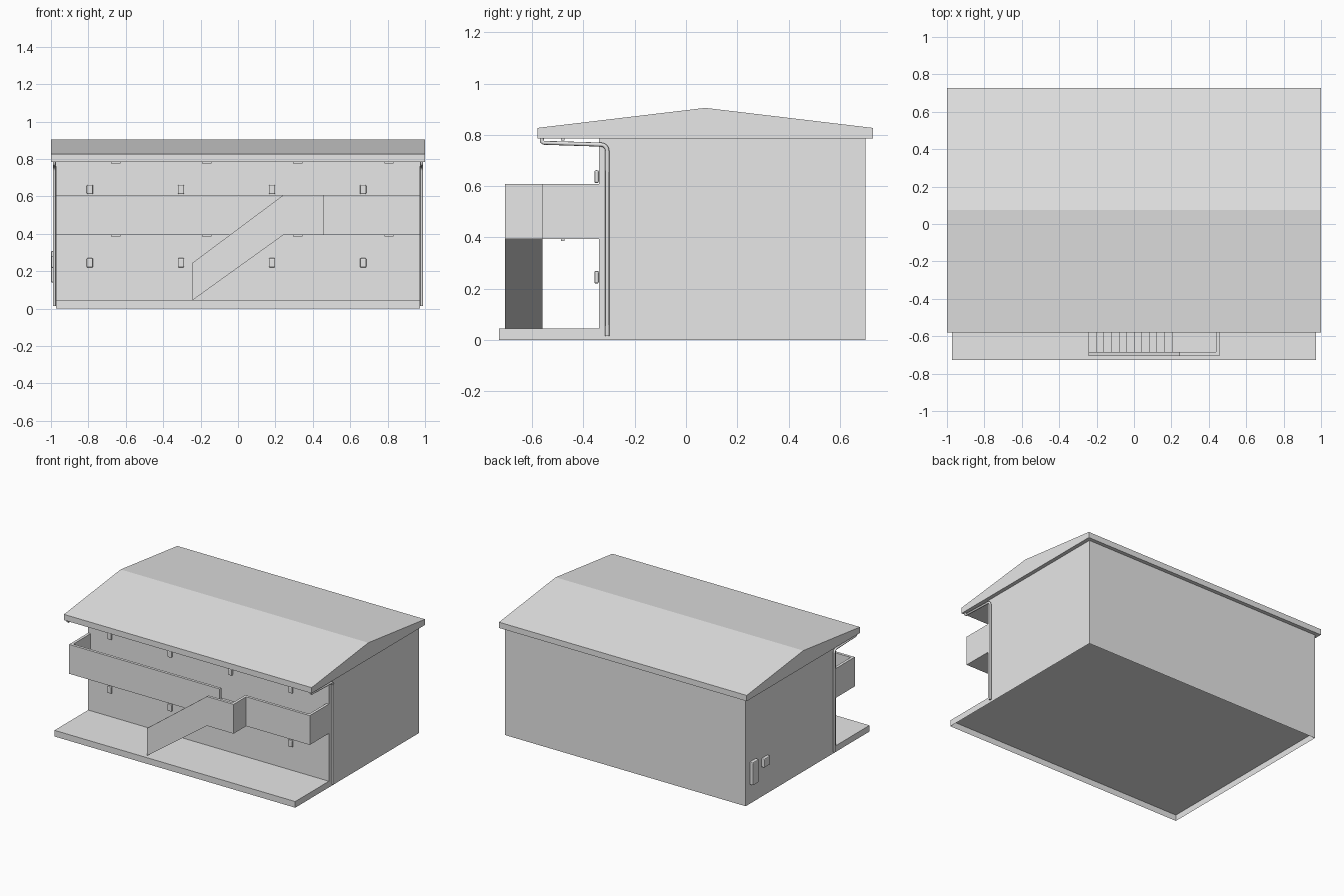
import bpy, bmesh, math
from mathutils import Vector

cube = bpy.data.objects.get("Cube")
if cube:
    bpy.data.objects.remove(cube, do_unlink=True)

# Single plain grey
grey = bpy.data.materials.new("plain grey")
grey.use_nodes = True
COLOUR = (0.8, 0.8, 0.8, 1)
grey.diffuse_color = COLOUR
grey.node_tree.nodes["Principled BSDF"].inputs["Base Color"].default_value = COLOUR

# Main dimensions
HALF = 0.972          # half width of the walls
FRONT, BACK = -0.34, 0.70
PORCH = -0.728        # front edge of the ground slab
GROUND = 0.045
EAVE = 0.785
BALCONY, T = -0.56, 0.02
LOW, FLOOR, RAIL = 0.394, 0.42, 0.608
STAIR_X, LAND_X, STAIR_Y = 0.243, 0.458, -0.705


def add(name, bm):
    bmesh.ops.recalc_face_normals(bm, faces=bm.faces)
    mesh = bpy.data.meshes.new(name)
    bm.to_mesh(mesh)
    bm.free()
    mesh.materials.append(grey)
    obj = bpy.data.objects.new(name, mesh)
    bpy.context.collection.objects.link(obj)
    return obj


def prism(name, pts, axis, lo, hi):
    """Extrude a 2D outline along one axis from lo to hi."""
    bm = bmesh.new()
    verts = []
    for p in pts:
        co = list(p)
        co.insert(axis, lo)
        verts.append(bm.verts.new(co))
    face = bm.faces.new(verts)
    ext = bmesh.ops.extrude_face_region(bm, geom=[face])
    move = Vector((0, 0, 0))
    move[axis] = hi - lo
    bmesh.ops.translate(bm, vec=move,
                        verts=[v for v in ext["geom"] if isinstance(v, bmesh.types.BMVert)])
    return add(name, bm)


def box(name, x0, x1, y0, y1, z0, z1, bevel=0):
    obj = prism(name, [(x0, y0), (x1, y0), (x1, y1), (x0, y1)], 2, z0, z1)
    if bevel:
        mod = obj.modifiers.new("soft edges", "BEVEL")
        mod.width, mod.segments = bevel, 2
    return obj


# Walls and porch slab in one body, hollowed from below
walls = prism("walls_and_porch", [(PORCH, 0), (PORCH, GROUND), (FRONT, GROUND),
                                  (FRONT, EAVE), (BACK, EAVE), (BACK, 0)], 0, -HALF, HALF)
bm = bmesh.new()
bm.from_mesh(walls.data)
bm.faces.ensure_lookup_table()
bottom = min(bm.faces, key=lambda f: f.calc_center_median().z)
bmesh.ops.inset_region(bm, faces=[bottom], thickness=0.004)
bmesh.ops.translate(bm, vec=(0, 0, GROUND - 0.003), verts=bottom.verts)
bm.to_mesh(walls.data)
bm.free()

# Low gable roof
prism("roof", [(-0.579, EAVE), (-0.579, 0.827), (0.075, 0.905),
               (0.728, 0.827), (0.728, EAVE)], 0, -1, 1)

# Balcony floor and parapets, with a gap onto the stair landing
IN, BI = HALF - T, BALCONY + T
LI, SI = LAND_X - T, STAIR_Y + T
prism("balcony_floor", [(-IN, FRONT), (-IN, BI), (STAIR_X, BI), (STAIR_X, SI),
                        (LI, SI), (LI, BI), (IN, BI), (IN, FRONT)], 2, LOW, FLOOR)
prism("balcony_parapet_right", [(-HALF, FRONT), (-HALF, BALCONY), (STAIR_X, BALCONY),
                                (STAIR_X, BI), (-IN, BI), (-IN, FRONT)], 2, LOW, RAIL)
prism("balcony_parapet_left", [(HALF, FRONT), (HALF, BALCONY), (LAND_X, BALCONY),
                               (LAND_X, STAIR_Y), (STAIR_X, STAIR_Y), (STAIR_X, SI),
                               (LI, SI), (LI, BI), (IN, BI), (IN, FRONT)], 2, LOW, RAIL)

# Stair flight: sloping underside, stepped top
STEPS = 12
run, rise = 2 * STAIR_X / STEPS, (FLOOR - GROUND) / STEPS
flight = [(STAIR_X, LOW), (-STAIR_X, GROUND)]
for i in range(STEPS):
    z = GROUND + rise * (i + 1)
    flight += [(-STAIR_X + run * i, z), (-STAIR_X + run * (i + 1), z)]
prism("stair_flight", flight, 1, SI, BALCONY)
prism("stair_parapet", [(-STAIR_X, GROUND), (STAIR_X, LOW), (STAIR_X, RAIL),
                        (-STAIR_X, 0.245)], 1, STAIR_Y, SI)

# Wall and ceiling lamps on both storeys
for storey, (wall_z, ceiling) in enumerate([(0.22, LOW), (0.612, EAVE)]):
    for i in range(4):
        x = -0.792 + 0.487 * i
        box(f"wall_lamp_{storey}_{i}", x - 0.017, x + 0.017, FRONT - 0.017, FRONT,
            wall_z, wall_z + 0.05, 0.006)
        x += 0.138
        box(f"ceiling_lamp_{storey}_{i}", x - 0.025, x + 0.025, -0.487, -0.473,
            ceiling - 0.008, ceiling)

# Rain pipes from the eave, along under the roof and down each side
bend = [(-0.332 + 0.025 * math.sin(a), 0.737 + 0.025 * math.cos(a))
        for a in (math.pi / 2 * k / 5 for k in range(6))]
route = [(-0.562, EAVE), (-0.562, 0.775), (-0.555, 0.769)] + bend + [(-0.307, 0.015)]
for side, sx in (("left", 1), ("right", -1)):
    curve = bpy.data.curves.new("pipe_path", "CURVE")
    curve.dimensions = "3D"
    curve.bevel_depth, curve.bevel_resolution = 0.008, 2
    curve.use_fill_caps = True
    spline = curve.splines.new("POLY")
    spline.points.add(len(route) - 1)
    for point, (y, z) in zip(spline.points, route):
        point.co = (sx * 0.982, y, z, 1)
    curve.materials.append(grey)
    pipe = bpy.data.objects.new(f"rain_pipe_{side}", curve)
    bpy.context.collection.objects.link(pipe)

# Service boxes on the right wall
box("service_box_tall", -1.0, -HALF, 0.585, 0.655, 0.14, 0.308, 0.006)
box("service_box_small", -0.998, -HALF, 0.45, 0.522, 0.218, 0.282, 0.006)
